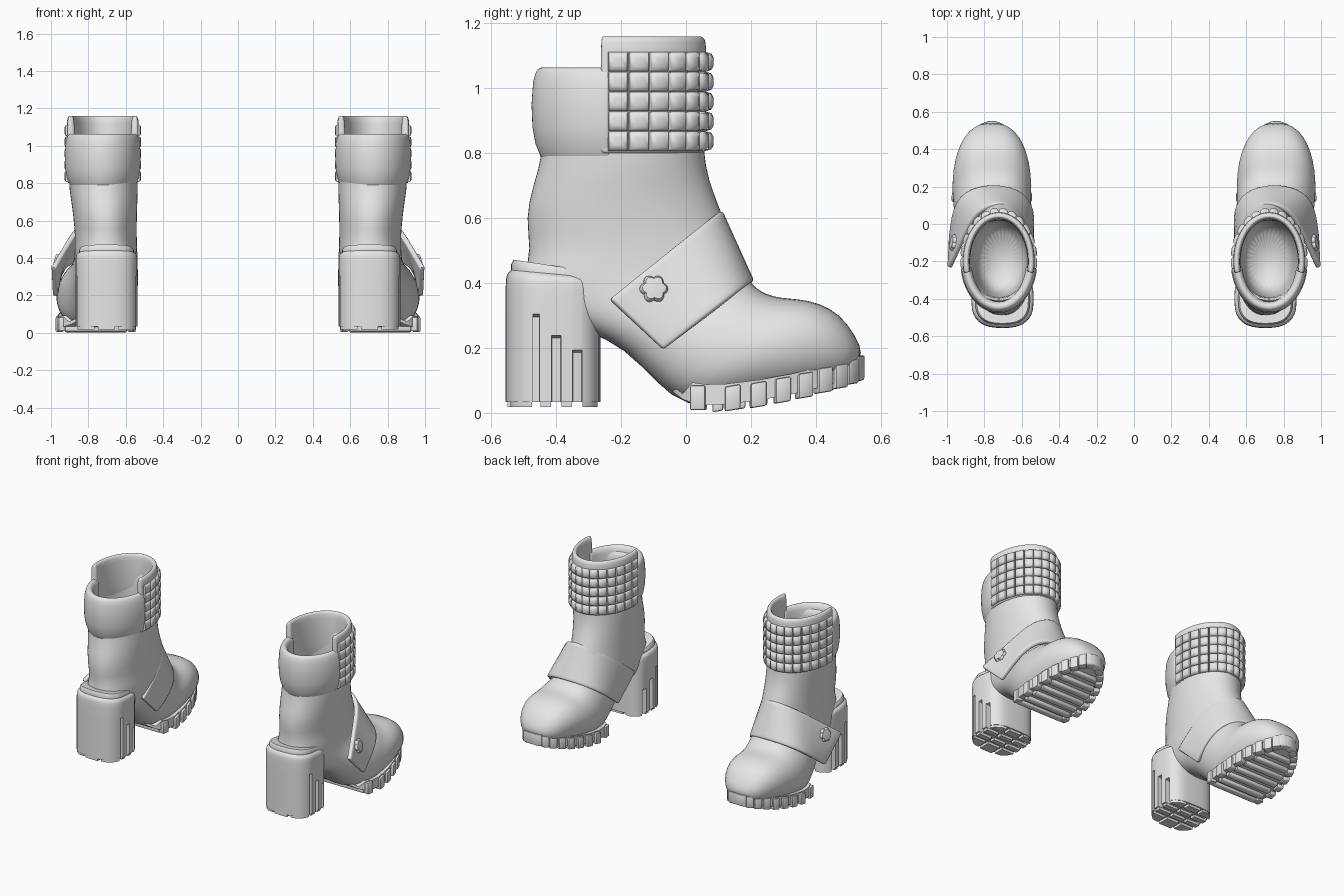
import bpy, bmesh, math
from mathutils import Vector

if "Cube" in bpy.data.objects:
    bpy.data.objects.remove(bpy.data.objects["Cube"])

grey = bpy.data.materials.new("light_grey")
grey.diffuse_color = (0.8, 0.8, 0.8, 1)
grey.use_nodes = True
grey.node_tree.nodes["Principled BSDF"].inputs["Base Color"].default_value = grey.diffuse_color


def finish(name, bm, mods=(), angle=40):
    """Turn a bmesh into a shaded object, mirrored to make the pair."""
    bmesh.ops.recalc_face_normals(bm, faces=bm.faces)
    me = bpy.data.meshes.new(name)
    bm.to_mesh(me)
    bm.free()
    ob = bpy.data.objects.new(name, me)
    bpy.context.collection.objects.link(ob)
    me.materials.append(grey)
    for kind, props in mods:
        m = ob.modifiers.new(kind.title(), kind)
        for k, v in props.items():
            setattr(m, k, v)
    bpy.ops.object.select_all(action='DESELECT')
    ob.select_set(True)
    bpy.context.view_layer.objects.active = ob
    for m in list(ob.modifiers):
        bpy.ops.object.modifier_apply(modifier=m.name)
    bpy.ops.object.shade_smooth_by_angle(angle=math.radians(angle))
    ob.modifiers.new("Pair", 'MIRROR').use_mirror_merge = False


def loft(bm, rings, closed=True, caps=True):
    vs = [[bm.verts.new(p) for p in r] for r in rings]
    n = len(vs[0])
    for a, b in zip(vs, vs[1:]):
        for i in range(n if closed else n - 1):
            j = (i + 1) % n
            bm.faces.new((a[i], a[j], b[j], b[i]))
    if caps:
        bm.faces.new(vs[0])
        bm.faces.new(vs[-1])


def box(bm, c, u, v, w):
    """Box from a centre and three half-axis vectors."""
    c, u, v, w = map(Vector, (c, u, v, w))
    loft(bm, [[c + a * u + b * v + s * w for a, b in
               ((-1, -1), (1, -1), (1, 1), (-1, 1))] for s in (-1, 1)])


def spow(v, p):
    return math.copysign(abs(v) ** p, v)


def interp(table, x):
    for (x0, y0), (x1, y1) in zip(table, table[1:]):
        if x <= x1:
            return y0 + (y1 - y0) * (x - x0) / (x1 - x0)
    return table[-1][1]


# Upper: lining up to the rim, down the shaft, then round into the toe.
# Each section: back y, z, front y, z, centre x, half width
sections = [
    (-.34, .46, -.02, .50, .71, .12), (-.38, .62, .02, .64, .715, .14),
    (-.39, .80, .02, .80, .72, .155), (-.395, 1.02, .02, 1.02, .723, .16),
    (-.41, 1.04, .03, 1.04, .723, .175), (-.43, 1.0, .045, 1.0, .723, .18),
    (-.44, .80, .055, .80, .721, .187), (-.473, .70, .07, .72, .715, .178),
    (-.497, .60, .105, .63, .71, .17), (-.478, .50, .14, .54, .707, .165),
    (-.50, .44, .165, .48, .705, .168), (-.49, .32, .18, .44, .71, .165),
    (-.30, .25, .195, .41, .725, .175), (-.19, .20, .215, .385, .742, .195),
    (-.09, .09, .25, .365, .755, .207), (0, .015, .29, .355, .76, .211),
    (.12, .03, .345, .352, .76, .212), (.25, .05, .41, .34, .76, .20),
    (.36, .07, .475, .305, .76, .172), (.45, .09, .522, .24, .76, .13),
    (.50, .11, .55, .175, .76, .07)]
bm = bmesh.new()
rings = []
for k, (by, bz, fy, fz, cx, w) in enumerate(sections):
    B, F = Vector((cx, by, bz)), Vector((cx, fy, fz))
    p = .95 if k < 10 else .72
    ring = []
    for i in range(32):
        t = 2 * math.pi * i / 32
        ring.append(B.lerp(F, .5 + .5 * math.cos(t))
                    + Vector((w * spow(math.sin(t), p), 0, 0)))
    rings.append(ring)
loft(bm, rings)
finish("boot_upper", bm, [('SUBSURF', {'levels': 1})], 70)

# Ankle cuff: tall front band and lower padded back band
CX, CY, RX, RY = .723, -.2, .188, .258


def cuff_point(deg, off, z):
    a = math.radians(deg)
    return Vector((CX + (RX + off) * math.cos(a), CY + (RY + off) * math.sin(a), z))


def cuff(name, a0, a1, profile):
    bm = bmesh.new()
    n = 36
    loft(bm, [[cuff_point(a0 + (a1 - a0) * i / n, o, z) for o, z in profile]
              for i in range(n + 1)])
    finish(name, bm, [('BEVEL', {'width': .008, 'segments': 2})], 50)


cuff("cuff_front", -14, 194, [(-.02, .80), (0, .80), (.004, .96), (.004, 1.12),
     (.001, 1.15), (-.012, 1.163), (-.027, 1.155), (-.032, 1.12), (-.035, .95)])
cuff("cuff_back", 188, 352, [(-.025, .76), (-.008, .795), (.006, .83), (.015, .88),
     (.018, .95), (.013, 1.02), (.003, 1.055), (-.012, 1.066), (-.03, 1.06),
     (-.042, 1.035), (-.042, .9)])

# Rows of quilted studs on the front cuff
bm = bmesh.new()
cols, rows = 14, 5
da, dz = 198 / cols, .061
for c in range(cols):
    for r in range(rows):
        a, z = -9 + da * (c + .5), .807 + dz * (r + .5)
        h = .017 + .011 * max(0, math.sin(math.radians(a)))
        loft(bm, [[cuff_point(a + sx * s * da / 2, o, z + sz * s * dz / 2)
                   for sx, sz in ((-1, -1), (1, -1), (1, 1), (-1, 1))]
                  for s, o in ((.98, -.005), (.98, .005), (.82, .004 + h * .6), (.4, h))])
finish("cuff_studs", bm, angle=50)

# Instep strap: outer flap flares away from the boot
fr = (0, .03, .08, .2, .45, .75, 1)
out_hi = (0, .045, .08, .13, .172, .222, .262)
out_lo = (0, .065, .115, .17, .207, .217, .224)
in_hi = (0, .045, .08, .13, .166, .176, .174)
in_lo = (0, .065, .115, .17, .205, .206, .19)
F0, F1 = Vector((.725, .103, .62)), Vector((.752, .2, .403))
E0, E1 = Vector((.725, -.235, .35)), Vector((.752, -.07, .195))


def strap_point(k, v, side):
    hi, lo = (out_hi, out_lo) if side > 0 else (in_hi, in_lo)
    p = F0.lerp(F1, v).lerp(E0.lerp(E1, v), fr[k])
    p.x += side * (hi[k] * (1 - v) + lo[k] * v)
    return p


bm = bmesh.new()
steps = [(k, -1) for k in range(6, 0, -1)] + [(k, 1) for k in range(7)]
loft(bm, [[strap_point(k, v / 5, s) for v in range(6)] for k, s in steps],
     closed=False, caps=False)
finish("instep_strap", bm, [('SUBSURF', {'levels': 1, 'boundary_smooth': 'PRESERVE_CORNERS'}),
       ('SOLIDIFY', {'thickness': .028, 'offset': 0}),
       ('BEVEL', {'width': .009, 'segments': 2})], 50)

# Flower button on the flap
bm = bmesh.new()
nrm = Vector((1, .17, .26)).normalized()
u = nrm.cross(Vector((0, 0, 1))).normalized()
v = nrm.cross(u)
mid = Vector((.951, -.102, .378))
rings = []
for s, h in ((1, 0), (1, .02), (.85, .028), (.4, .03)):
    ring = []
    for i in range(48):
        t = 2 * math.pi * i / 48
        rad = s * (.035 + .009 * abs(math.cos(3 * t)))
        ring.append(mid + nrm * h + rad * (u * math.cos(t) + v * math.sin(t)))
    rings.append(ring)
loft(bm, rings)
finish("flower_button", bm)

# Heel block: rounded outline with side slots of differing heights
HX, HY, HW, HL = .703, -.41, .166, .146
slots = ((-.462, .30, .010), (-.40, .235, .015), (-.335, .19, .015))


def heel_x(y):
    n = 3.6 if y > HY else 2.6
    return HW * max(0, 1 - min(1, abs(y - HY) / HL) ** n) ** (1 / n)


half = []  # (x, y, slot top) down one side, front to back
for f in (1, .995, .97, .92, .84, .72):
    half.append((heel_x(HY + HL * f), HY + HL * f, 0))
for y, top, r in reversed(slots):
    half += [(heel_x(y + s * r), y + s * r, t) for s, t in
             ((1, 0), (.9, top), (-.9, top), (-1, 0))]
for f in (.52, .64, .75, .84, .91, .96, .99, 1):
    half.append((heel_x(HY - HL * f), HY - HL * f, 0))
outline = half + [(-x, y, t) for x, y, t in half[-2:0:-1]]
levels = [(.034, 1)] + [(t + e, 1) for t in (.19, .235, .30) for e in (-.004, .004)]
levels += [(.38, 1), (.41, .99), (.425, .97), (.434, .93), (.44, .88), (.458, .88), (.472, .83)]
bm = bmesh.new()
loft(bm, [[(HX + (x - (math.copysign(.035, x) if z < t else 0)) * s, HY + (y - HY) * s,
            z - .2 * max(0, z - .38) * ((y - HY) / HL + 1))
           for x, y, t in outline] for z, s in levels])
# Tread pads under the heel, trimmed to its outline
for y0, y1 in ((-.55, -.474), (-.449, -.416), (-.384, -.351), (-.319, -.272)):
    for x0, x1 in ((-.155, -.064), (-.045, .045), (.064, .155)):
        ring = []
        for x, y in ((x0, y0), (x1, y0), (x1, (y0 + y1) / 2), (x1, y1), (x0, y1), (x0, (y0 + y1) / 2)):
            lim = max(.045, heel_x(y) - .003)
            ring.append((HX + max(-lim, min(lim, x)), y))
        if y0 < -.5 and x0 != -.045:
            ring[0], ring[1] = [(p[0], -.54) for p in ring[:2]]
            ring[0 if x0 < 0 else 1] = (HX + math.copysign(.105, x0), -.535)
        loft(bm, [[(x, y, z) for x, y in ring] for z in (.018, .05)])
finish("heel_block", bm, angle=40)

# Forefoot sole slab
SX, SY, SW, SL = .76, .12, .215, .43
under = [(-.2, .22), (-.12, .14), (-.05, .05), (0, .012), (.08, 0), (.2, .012),
         (.35, .04), (.5, .08), (.56, .105)]
bm = bmesh.new()
stations = [(-.04, .10, .752), (-.01, .15, .755), (.02, .182, .758), (.06, .195, SX)]
stations += [(SY + (SL - .012) * math.sin(a), (SW - .013) * math.cos(a), SX)
             for a in (math.radians(d) for d in (0, 15, 30, 42, 54, 64, 72, 79, 85, 89))]
loft(bm, [[(cx + sx * w, y, interp(under, y) + h)
           for sx, h in ((-1, .022), (1, .022), (1, top), (-1, top))]
          for y, w, cx in stations for top in [.04 if y < 0 else .085]])
finish("sole", bm)

# Tread lugs round the edge and bars across the underside
bm = bmesh.new()
lugs = [(SX + s * .203, .035, s, -.15) for s in (-1, 1)]
for i in range(17):
    t = math.pi * (i + .3) / 16.6
    lugs.append((SX + SW * math.cos(t), SY + SL * math.sin(t),
                 math.cos(t) / SW, math.sin(t) / SL))
for x, y, nx, ny in lugs:
    n = Vector((nx, ny, 0)).normalized()
    tan = Vector((-n.y, n.x, 0))
    slope = .17 if y > .1 else 0
    tan.z, n.z = tan.y * slope, n.y * slope
    c = Vector((x, y, interp(under, y) + .04)) - n * .022
    box(bm, c, n * .022, tan * .024, (0, 0, .038))
for i in range(7):
    y = .03 + .068 * i
    w = SW * math.sqrt(1 - max(0, (y - SY) / SL) ** 2) - .05
    box(bm, (SX, y, interp(under, y) + .02), (w, 0, 0), (0, .017, .003), (0, 0, .017))
finish("tread", bm, [('BEVEL', {'width': .006, 'segments': 2})], 40)
